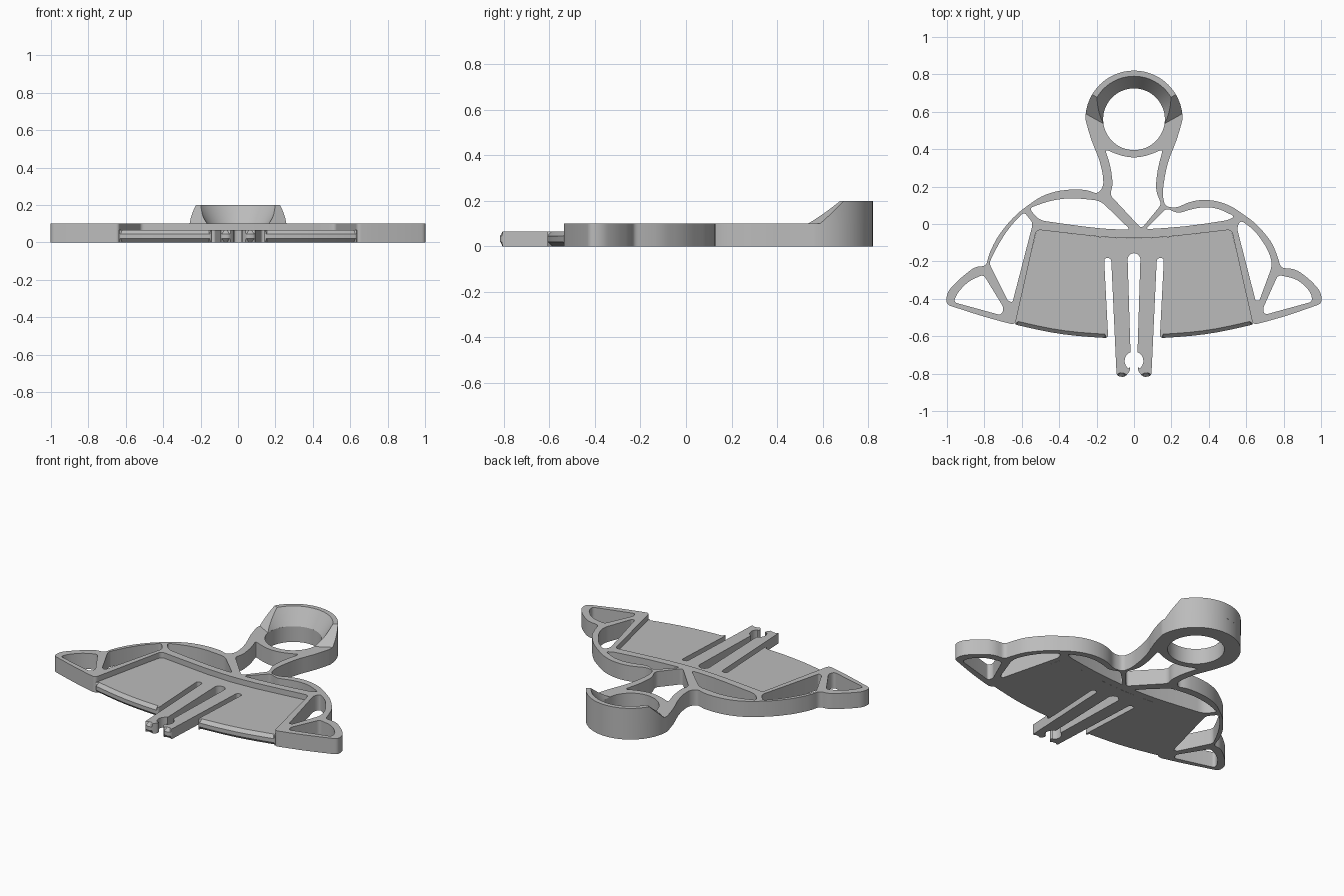
import bpy, bmesh, math
from mathutils import Vector

if "Cube" in bpy.data.objects:
    bpy.data.objects.remove(bpy.data.objects["Cube"])

RING_Y, RING_R, HOLE_R = 0.56, 0.26, 0.165
FRAME_H, COLLAR_H, PANEL_H = 0.1, 0.2, 0.065

grey = bpy.data.materials.new("plain_grey")
grey.use_nodes = True
grey.diffuse_color = (0.5, 0.5, 0.5, 1)
grey.node_tree.nodes["Principled BSDF"].inputs["Base Color"].default_value = (0.5, 0.5, 0.5, 1)


def arc(cx, cy, r, a0, a1, n):
    steps = [math.radians(a0 + (a1 - a0) * i / n) for i in range(n + 1)]
    return [(cx + r * math.cos(a), cy + r * math.sin(a)) for a in steps]


def rounded(points, r):
    """Blend gentle corners fully and round sharp corners by r."""
    pts = [Vector(p) for p in points]
    out = []
    for i, p in enumerate(pts):
        a, b = pts[i - 1] - p, pts[(i + 1) % len(pts)] - p
        turn = math.pi - a.angle(b)
        half = 0.49 * min(a.length, b.length)
        t = half if turn < 0.9 else min(r, half)
        s, e = p + a.normalized() * t, p + b.normalized() * t
        n = 2 if turn < 0.15 else 6
        for k in range(n + 1):
            u = k / n
            out.append(s * (1 - u) ** 2 + p * 2 * u * (1 - u) + e * u * u)
    return out


def finish(obj):
    obj.data.materials.clear()
    obj.data.materials.append(grey)
    bpy.ops.object.select_all(action='DESELECT')
    obj.select_set(True)
    bpy.context.view_layer.objects.active = obj
    bpy.ops.object.shade_smooth_by_angle(angle=math.radians(30))


def from_bmesh(name, bm):
    bmesh.ops.recalc_face_normals(bm, faces=bm.faces)
    me = bpy.data.meshes.new(name)
    bm.to_mesh(me)
    bm.free()
    obj = bpy.data.objects.new(name, me)
    bpy.context.collection.objects.link(obj)
    finish(obj)


def plate(name, loops, height):
    """Extrude an outline with holes to a flat plate standing on the ground."""
    cu = bpy.data.curves.new(name + "_outline", 'CURVE')
    cu.dimensions, cu.fill_mode, cu.extrude = '2D', 'BOTH', height / 2
    for loop in loops:
        sp = cu.splines.new('POLY')
        sp.points.add(len(loop) - 1)
        for pt, co in zip(sp.points, loop):
            pt.co = (co[0], co[1], 0, 1)
        sp.use_cyclic_u = True
    tmp = bpy.data.objects.new(name + "_tmp", cu)
    bpy.context.collection.objects.link(tmp)
    bpy.context.view_layer.update()
    dg = bpy.context.evaluated_depsgraph_get()
    me = bpy.data.meshes.new_from_object(tmp.evaluated_get(dg))
    bpy.data.objects.remove(tmp)
    bm = bmesh.new()
    bm.from_mesh(me)
    bmesh.ops.remove_doubles(bm, verts=bm.verts, dist=0.0002)
    bmesh.ops.translate(bm, verts=bm.verts, vec=(0, 0, height / 2))
    from_bmesh(name, bm)


# Frame: ring, neck, lobes and ears, open at the front around the panel
left_side = [(-.23, .45), (-.185, .345), (-.166, .265), (-.163, .2), (-.195, .16),
             (-.25, .182), (-.33, .186), (-.42, .175), (-.5, .147), (-.636, .05), (-.73, -.067),
             (-.775, -.16), (-.79, -.225), (-.85, -.228), (-.935, -.295), (-1.0, -.365), (-1.005, -.43),
             (-.8, -.497), (-.636, -.54)]
panel_back = [(-.522, -.03), (-.35, -.05), (-.17, -.07), (0, -.078),
              (.17, -.07), (.35, -.05), (.522, -.03)]
right_side = [(.636, -.54), (.8, -.497), (1.005, -.425), (1.0, -.365), (.95, -.305), (.865, -.24),
              (.785, -.235), (.765, -.165), (.738, -.1), (.658, 0), (.524, .094), (.45, .122),
              (.374, .131), (.3, .12), (.225, .085), (.165, .095), (.152, .16), (.163, .25),
              (.185, .345), (.23, .45)]
outline = rounded(arc(0, RING_Y, RING_R, 0, 180, 40) + left_side + panel_back + right_side, .025)

neck_hole = [(-.155, .4), (-.075, .366), (0, .353), (.075, .366), (.155, .4), (.125, .29),
             (.115, .18), (.147, .105), (.04, -.025), (-.128, .155), (-.113, .21), (-.125, .31)]
left_lobe = [(-.56, .085), (-.45, .125), (-.34, .14), (-.25, .132), (-.18, .125), (-.02, -.03),
             (-.13, -.028), (-.26, -.015), (-.51, .02)]
left_bay = [(-.588, .065), (-.54, .005), (-.65, -.42), (-.675, -.41), (-.775, -.21),
            (-.727, -.11), (-.663, -.013)]
left_ear = [(-.805, -.27), (-.695, -.45), (-.71, -.488), (-.965, -.418), (-.945, -.37), (-.888, -.307)]
right_lobe = [(.06, -.028), (.175, .085), (.235, .055), (.3, .078), (.38, .092), (.45, .083),
              (.54, .04), (.5, .02), (.27, -.015)]
right_bay = [(.57, .02), (.647, -.035), (.716, -.136), (.742, -.215), (.67, -.41),
             (.65, -.41), (.55, -.02)]
right_ear = [(.77, -.272), (.877, -.295), (.945, -.365), (.955, -.415), (.7, -.485), (.688, -.455)]
holes = [rounded(h, .022) for h in (neck_hole, left_lobe, left_bay, left_ear,
                                    right_lobe, right_bay, right_ear)]
ring_hole = arc(0, RING_Y, HOLE_R, 0, 354, 59)
plate("frame", [outline, ring_hole] + holes, FRAME_H)

# Panel with two flexible prongs ending in a round snap clip
front_half = rounded([(.52, -.028), (.64, -.537), (.45, -.58), (.3, -.6), (.138, -.61),
                      (.16, -.182), (.122, -.182), (.093, -.812), (.05, -.82), (.016, -.778)], .018)
front_half = front_half[3:]          # keep the back corner for the shared rear edge
front_half += arc(0, -.732, .05, -65, 68, 14)
front_half += [(.034, -.19)] + arc(0, -.19, .034, 15, 90, 6)
mirrored = [(-x, y) for x, y in front_half[:-1]][::-1]
bm = bmesh.new()
verts = [bm.verts.new((x, y, 0)) for x, y in front_half + mirrored + panel_back]
bmesh.ops.remove_doubles(bm, verts=verts, dist=0.0005)
base = bm.faces.new(bm.verts) if not bm.faces else bm.faces[0]
top = bmesh.ops.extrude_face_region(bm, geom=[base], use_keep_orig=True)["geom"]
bmesh.ops.translate(bm, verts=[v for v in top if isinstance(v, bmesh.types.BMVert)],
                    vec=(0, 0, PANEL_H))


def is_lip(edge):
    a, b = (v.co for v in edge.verts)
    mid = (a + b) / 2
    flat = abs(a.z - b.z) < 0.001
    wing = abs(mid.x) > 0.15 and mid.y < -0.537 and abs(a.x - b.x) > abs(a.y - b.y)
    tip = mid.y < -0.8 and abs(a.x - b.x) > abs(a.y - b.y)
    return flat and (wing or tip)


bmesh.ops.bevel(bm, geom=[e for e in bm.edges if is_lip(e)], offset=0.02,
                offset_type='OFFSET', segments=1, affect='EDGES', clamp_overlap=False)
from_bmesh("panel_and_clip", bm)

# Raised collar: half a funnel ring, cut on a slant and mirrored
bm = bmesh.new()
profile = [(HOLE_R, FRAME_H), (RING_R, FRAME_H), (RING_R, COLLAR_H), (.23, COLLAR_H)]
rows = []
for c, s in arc(0, 0, 1, -30, 90, 40):
    rows.append([bm.verts.new((r * c, RING_Y + r * s, z)) for r, z in profile])
for a, b in zip(rows, rows[1:]):
    for i in range(4):
        j = (i + 1) % 4
        bm.faces.new((a[i], a[j], b[j], b[i]))
corner = Vector((.26, .59, FRAME_H))
inner = Vector((.17, .54, FRAME_H))
crest = Vector((.22, .69, COLLAR_H))
normal = -(inner - corner).cross(crest - corner)
cut = bmesh.ops.bisect_plane(bm, geom=bm.verts[:] + bm.edges[:] + bm.faces[:],
                             plane_co=corner, plane_no=normal.normalized(), clear_outer=True)
bmesh.ops.edgenet_fill(bm, edges=[e for e in cut["geom_cut"] if isinstance(e, bmesh.types.BMEdge)])
bmesh.ops.mirror(bm, geom=bm.verts[:] + bm.edges[:] + bm.faces[:], axis='X', merge_dist=0.0005)
from_bmesh("collar", bm)
